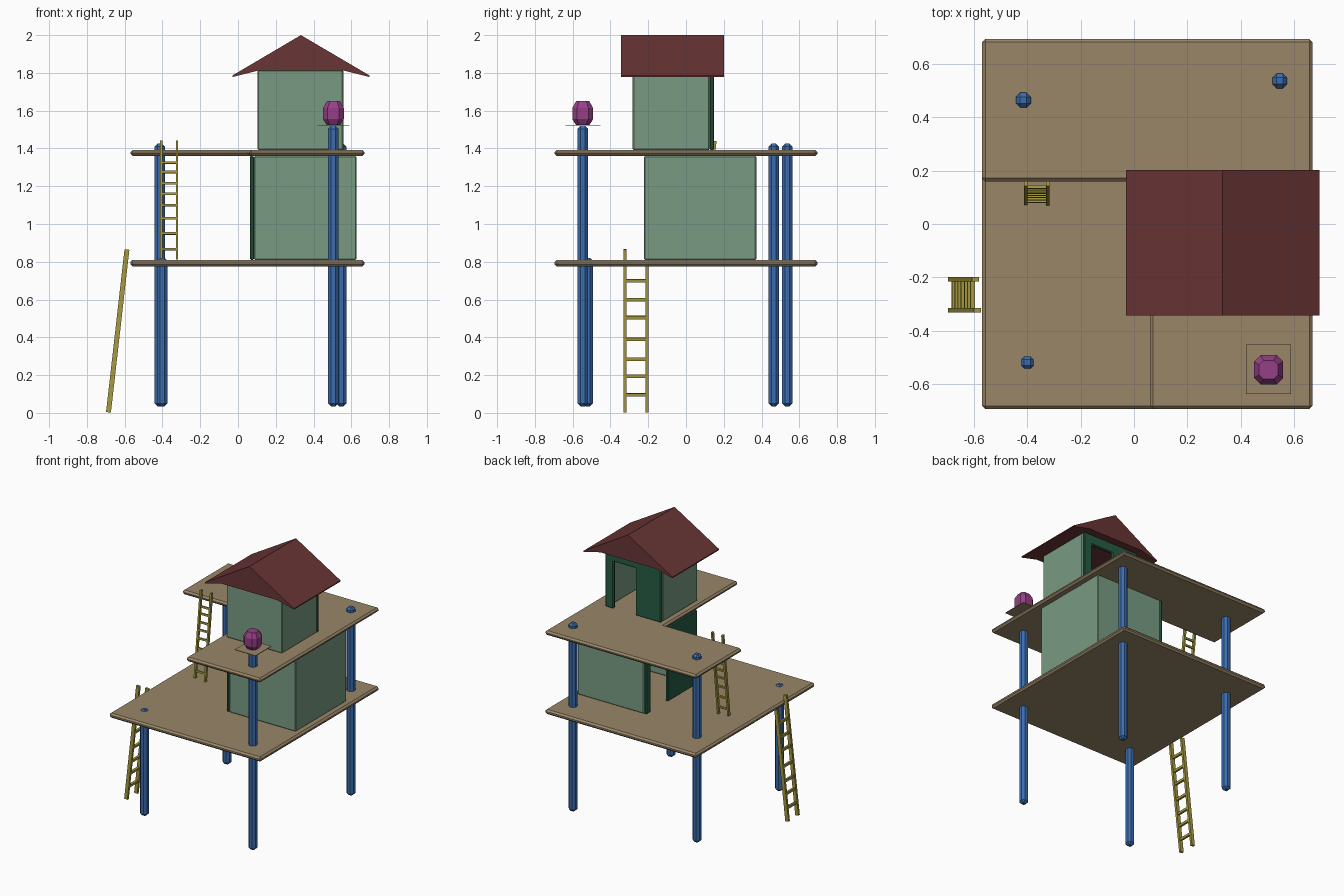
import bpy, bmesh, math
from mathutils import Vector, Matrix

if "Cube" in bpy.data.objects:
    bpy.data.objects.remove(bpy.data.objects["Cube"])

def material(name, rgb):
    m = bpy.data.materials.new(name)
    m.diffuse_color = (*rgb, 1)
    m.use_nodes = True
    m.node_tree.nodes["Principled BSDF"].inputs["Base Color"].default_value = m.diffuse_color
    return m

WOOD = material("wood", (0.32, 0.24, 0.14))
BLUE = material("blue", (0.045, 0.15, 0.42))
GREEN = material("green", (0.19, 0.33, 0.23))
DARK = material("dark_green", (0.02, 0.11, 0.06))
RED = material("red", (0.14, 0.035, 0.035))
YELLOW = material("yellow", (0.38, 0.32, 0.05))
PURPLE = material("purple", (0.30, 0.05, 0.24))

def finish(bm, name, mat, bevel=0):
    bmesh.ops.recalc_face_normals(bm, faces=bm.faces)
    me = bpy.data.meshes.new(name)
    bm.to_mesh(me)
    bm.free()
    ob = bpy.data.objects.new(name, me)
    bpy.context.collection.objects.link(ob)
    me.materials.append(mat)
    if bevel:
        mod = ob.modifiers.new("Bevel", 'BEVEL')
        mod.width = bevel
        mod.segments = 1
    return ob

def extrude(name, points, vec, mat, bevel=0, matrix=Matrix()):
    """Extrude a closed outline of 3D points along vec."""
    bm = bmesh.new()
    face = bm.faces.new([bm.verts.new(p) for p in points])
    geo = bmesh.ops.extrude_face_region(bm, geom=[face])["geom"]
    bmesh.ops.translate(bm, vec=vec, verts=[v for v in geo if isinstance(v, bmesh.types.BMVert)])
    bm.transform(matrix)
    return finish(bm, name, mat, bevel)

def slab(name, outline, z0, z1, mat, bevel=0, matrix=Matrix()):
    return extrude(name, [(x, y, z0) for x, y in outline], (0, 0, z1 - z0), mat, bevel, matrix)

def rect(x0, x1, y0, y1):
    return [(x0, y0), (x1, y0), (x1, y1), (x0, y1)]

# Decks: full lower deck, L-shaped upper deck
slab("lower_deck", rect(-0.57, 0.67, -0.695, 0.695), 0.775, 0.81, WOOD, 0.012)
slab("upper_deck", [(0.06, -0.695), (0.67, -0.695), (0.67, 0.695), (-0.57, 0.695),
                    (-0.57, 0.16), (0.06, 0.16)], 1.36, 1.392, WOOD, 0.012)

# Posts with chamfered edges
for name, x, y, top in [("front_left_post", -0.40, -0.52, 0.82),
                        ("front_right_post", 0.505, -0.547, 1.52),
                        ("back_left_post", -0.415, 0.465, 1.425),
                        ("back_right_post", 0.547, 0.537, 1.425)]:
    r = 0.028
    slab(name, rect(x - r, x + r, y - r, y + r), 0.035, top, BLUE, 0.016)

# Huts: three solid walls plus a wall with a doorway (built facing +y, then turned)
def hut(name, cx, cy, w, d, z0, z1, door, head, angle):
    m = Matrix.Translation((cx, cy, 0)) @ Matrix.Rotation(angle, 4, 'Z')
    a, b, t = w / 2, d / 2, 0.022
    slab(name + "_walls", [(-a, b - t), (-a, -b), (a, -b), (a, b - t), (a - t, b - t),
                           (a - t, -b + t), (-a + t, -b + t), (-a + t, b - t)],
         z0, z1, GREEN, 0.006, m)
    l, r = door
    extrude(name + "_door_wall", [(x, b - t, z) for x, z in
            [(-a, z0), (l, z0), (l, head), (r, head), (r, z0), (a, z0), (a, z1), (-a, z1)]],
            (0, t, 0), DARK, 0.006, m)

hut("lower_hut", 0.345, 0.075, 0.595, 0.565, 0.81, 1.36, (0.045, 0.245), 1.28, math.pi / 2)
hut("upper_hut", 0.33, -0.067, 0.455, 0.43, 1.392, 1.815, (-0.02, 0.16), 1.74, 0)

# Gable roof with tapered overhangs
extrude("roof", [(x, -0.343, z) for x, z in
        [(-0.03, 1.778), (0.105, 1.812), (0.56, 1.812), (0.697, 1.778),
         (0.697, 1.786), (0.333, 2.0), (-0.03, 1.786)]], (0, 0.545, 0), RED)

# Lantern on a thin plate
slab("lantern_plate", rect(0.42, 0.59, -0.638, -0.452), 1.518, 1.522, WOOD)
bm = bmesh.new()
rings = []
for z, s in [(1.523, 0.035), (1.555, 0.055), (1.615, 0.055), (1.65, 0.035)]:
    c = s * 0.55
    rings.append([bm.verts.new((0.505 + x, -0.547 + y, z)) for x, y in
                  [(s, -c), (s, c), (c, s), (-c, s), (-s, c), (-s, -c), (-c, -s), (c, -s)]])
for lo, hi in zip(rings, rings[1:]):
    for i in range(8):
        j = (i + 1) % 8
        bm.faces.new((lo[i], lo[j], hi[j], hi[i]))
bm.faces.new(rings[0])
bm.faces.new(rings[-1])
finish(bm, "lantern", PURPLE)

# Ladders: square bars for rails and rungs
def bar(bm, p, q, wide, deep, side):
    p, q = Vector(p), Vector(q)
    u = (q - p).normalized()
    s = Vector(side)
    n = u.cross(s).normalized()
    m = Matrix((s, n, u)).transposed().to_4x4()
    m.translation = (p + q) / 2
    bmesh.ops.create_cube(bm, size=1, matrix=m @ Matrix.Diagonal((wide, deep, (q - p).length, 1)))

def ladder(name, foot, top, side, half, rungs, cut, wide, deep):
    bm = bmesh.new()
    foot, top, side = Vector(foot), Vector(top), Vector(side)
    slope = (top - foot) / (top.z - foot.z)
    for sgn, (z0, z1) in zip((-1, 1), cut):
        bar(bm, foot + slope * (z0 - foot.z) + side * half * sgn,
            foot + slope * (z1 - foot.z) + side * half * sgn, wide, deep, side)
    across = slope.normalized()
    for z in rungs:
        c = foot + slope * (z - foot.z)
        bar(bm, c - side * half, c + side * half, wide, wide, across)
    finish(bm, name, YELLOW)

ladder("ground_ladder", (-0.686, -0.265, 0), (-0.588, -0.265, 0.865), (0, 1, 0), 0.058,
       [0.095, 0.195, 0.285, 0.39, 0.505, 0.6, 0.7], [(0.003, 0.865), (0.003, 0.8)], 0.017, 0.026)
ladder("upper_ladder", (-0.365, 0.08, 0.81), (-0.365, 0.152, 1.44), (1, 0, 0), 0.042,
       [0.867, 0.95, 1.03, 1.1, 1.16, 1.215, 1.275, 1.325], [(0.82, 1.44), (0.812, 1.44)], 0.013, 0.02)
